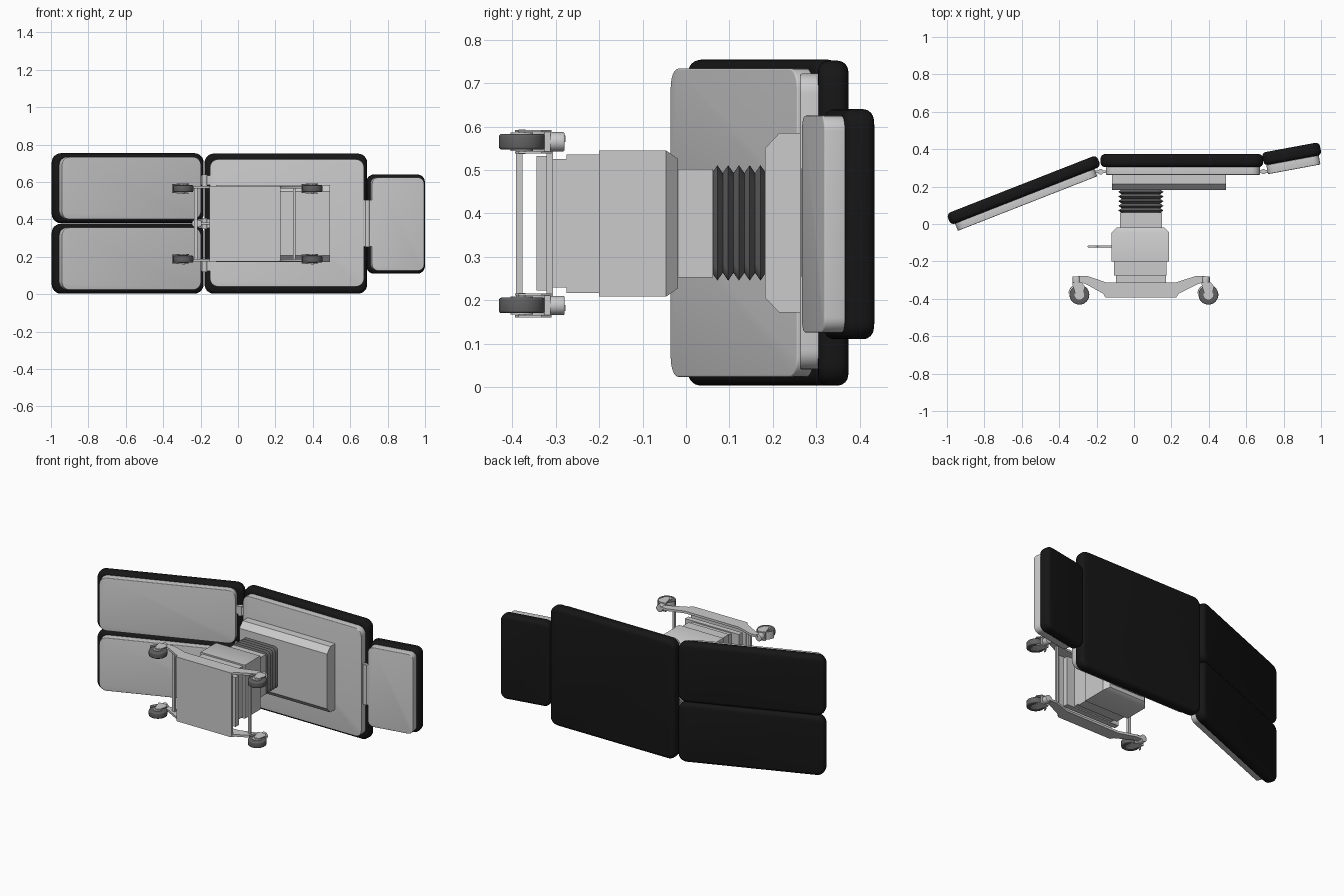
import bpy, bmesh, math
from mathutils import Matrix, Vector

if "Cube" in bpy.data.objects:
    bpy.data.objects.remove(bpy.data.objects["Cube"])

ZC = 0.378  # mid height (table lies on its side: table "up" is +y)


def mat(name, c):
    m = bpy.data.materials.new(name)
    m.diffuse_color = (*c, 1)
    return m


BLACK = mat("black_vinyl", (0.008, 0.008, 0.008))
RUBBER = mat("dark_rubber", (0.08, 0.08, 0.08))


def finish(name, bm, material=None, angle=35):
    bmesh.ops.recalc_face_normals(bm, faces=bm.faces)
    me = bpy.data.meshes.new(name)
    bm.to_mesh(me)
    bm.free()
    ob = bpy.data.objects.new(name, me)
    bpy.context.collection.objects.link(ob)
    if material:
        me.materials.append(material)
    bpy.ops.object.select_all(action='DESELECT')
    ob.select_set(True)
    bpy.context.view_layer.objects.active = ob
    bpy.ops.object.shade_smooth_by_angle(angle=math.radians(angle))
    return ob


def ring(hx, hz, r, n=6):
    """Rounded rectangle outline in the x-z plane."""
    if r <= 0:
        return [(hx, hz), (-hx, hz), (-hx, -hz), (hx, -hz)]
    pts = []
    for k, (sx, sz) in enumerate([(1, 1), (-1, 1), (-1, -1), (1, -1)]):
        for i in range(n + 1):
            a = math.pi / 2 * (k + i / n)
            pts.append((sx * (hx - r) + r * math.cos(a), sz * (hz - r) + r * math.sin(a)))
    return pts


def loft(name, center, sections, material=None, rot=0, angle=35):
    """Stack of (y, half x, half z, corner radius) sections along y."""
    bm = bmesh.new()
    rows = [[bm.verts.new((x, y, z)) for x, z in ring(hx, hz, r)] for y, hx, hz, r in sections]
    for a, b in zip(rows, rows[1:]):
        for i in range(len(a)):
            j = (i + 1) % len(a)
            bm.faces.new((a[i], a[j], b[j], b[i]))
    bm.faces.new(rows[0])
    bm.faces.new(rows[-1])
    ob = finish(name, bm, material, angle)
    ob.location = center
    ob.rotation_euler[2] = math.radians(rot)
    return ob


def pad(name, cx, cy, length, thick, z0, z1, r, edge, material=None, rot=0):
    """Slab with rounded corners and rounded rims."""
    n, secs = 4, []
    for s in (-1, 1):
        for i in range(n + 1):
            t = math.pi / 2 * (i if s < 0 else n - i) / n
            d = edge * (1 - math.sin(t))
            y = s * (thick / 2 - edge + edge * math.cos(t))
            secs.append((y, length / 2 - d, (z1 - z0) / 2 - d, r - d))
    return loft(name, (cx, cy, (z0 + z1) / 2), secs, material, rot, 50)


def box(name, x0, x1, y0, y1, z0, z1, chamfer=0):
    hx, hz, h = (x1 - x0) / 2, (z1 - z0) / 2, (y1 - y0) / 2
    secs = [(-h, hx, hz, 0), (h - chamfer, hx, hz, 0)]
    if chamfer:
        secs.append((h, hx - chamfer, hz - chamfer * 0.7, 0))
    else:
        secs[1] = (h, hx, hz, 0)
    return loft(name, ((x0 + x1) / 2, (y0 + y1) / 2, (z0 + z1) / 2), secs)


def prism(name, pts, z0, z1):
    bm = bmesh.new()
    f = bm.faces.new([bm.verts.new((x, y, z0)) for x, y in pts])
    top = bmesh.ops.extrude_face_region(bm, geom=[f])['geom']
    bmesh.ops.translate(bm, vec=(0, 0, z1 - z0), verts=[v for v in top if isinstance(v, bmesh.types.BMVert)])
    return finish(name, bm)


def cyl(name, p, axis, r, depth, material=None, bevel=0):
    bm = bmesh.new()
    bmesh.ops.create_cone(bm, cap_ends=True, segments=32, radius1=r, radius2=r, depth=depth)
    if bevel:
        rims = [e for e in bm.edges if abs(e.verts[0].co.z - e.verts[1].co.z) < 1e-5]
        bmesh.ops.bevel(bm, geom=rims, offset=bevel, segments=3, affect='EDGES', profile=0.5)
    q = Vector((0, 0, 1)).rotation_difference(Vector(axis))
    bm.transform(Matrix.Translation(p) @ q.to_matrix().to_4x4())
    return finish(name, bm, material)


# main body section
pad("body_cushion", 0.256, 0.339, 0.87, 0.07, 0.003, 0.752, 0.05, 0.025, BLACK)
pad("body_plate", 0.262, 0.286, 0.825, 0.046, 0.04, 0.722, 0.045, 0.004)

# split leg sections
for side, z0, z1 in (("lower", 0.003, 0.377), ("upper", 0.38, 0.754)):
    pad(side + "_leg_cushion", -0.590, 0.181, 0.862, 0.066, z0, z1, 0.05, 0.024, BLACK, 21.4)
    pad(side + "_leg_plate", -0.577, 0.130, 0.80, 0.044, z0 + 0.02, z1 - 0.02, 0.045, 0.004, None, 21.4)

# head section
pad("head_cushion", 0.843, 0.375, 0.313, 0.07, 0.11, 0.64, 0.04, 0.022, BLACK, 10.5)
pad("head_plate", 0.852, 0.317, 0.285, 0.05, 0.125, 0.625, 0.035, 0.004, None, 10.5)

# hinges
box("head_hinge_plate", 0.66, 0.735, 0.272, 0.288, 0.255, 0.505)
cyl("head_hinge_pin", (0.692, 0.28, ZC), (0, 0, 1), 0.014, 0.25)
for i, z in enumerate((0.15, ZC, 0.61)):
    box("leg_hinge_plate_%d" % i, -0.215, -0.13, 0.272, 0.286, z - 0.025, z + 0.025)
    cyl("leg_hinge_pin_%d" % i, (-0.178, 0.279, z), (0, 0, 1), 0.015, 0.06)

# under-table carriage with sloped long sides
loft("carriage", (0.187, 0, ZC), [(0.182, 0.305, 0.172, 0), (0.215, 0.305, 0.207, 0), (0.265, 0.305, 0.207, 0)])

# accordion bellows
folds, secs = 5, []
for i in range(folds * 4 + 1):
    w = 0.009 * math.cos(i / 4 * 2 * math.pi)
    secs.append((0.06 + 0.124 * i / (folds * 4), 0.112 - w, 0.124 - w, 0.025))
loft("bellows", (0.037, 0, ZC), secs, RUBBER, 0, 60).data.materials[0].diffuse_color = (0.12, 0.12, 0.12, 1)

# telescoping column
box("column_neck", -0.075, 0.15, -0.03, 0.062, 0.252, 0.502)
box("column_upper_cover", -0.12, 0.188, -0.2, -0.018, 0.208, 0.545, 0.028)
box("column_middle_cover", -0.107, 0.175, -0.275, -0.2, 0.217, 0.536)
box("column_lower_cover", -0.097, 0.172, -0.345, -0.275, 0.229, 0.525)

# foot lever
cyl("lever_rod", (-0.17, -0.12, ZC), (1, 0, 0), 0.006, 0.12)
pad("lever_pedal", -0.22, -0.12, 0.055, 0.012, ZC - 0.02, ZC + 0.02, 0.018, 0.004)

# base frame: bottom plate, side arms, cross bars
box("base_plate", -0.153, 0.228, -0.392, -0.377, 0.182, 0.572)
box("base_deck", -0.15, 0.225, -0.345, -0.312, 0.222, 0.532)
arm = [(-0.30, -0.278), (-0.25, -0.278), (-0.15, -0.312), (0.225, -0.312), (0.33, -0.278), (0.385, -0.278),
       (0.385, -0.308), (0.345, -0.32), (0.24, -0.372), (0.225, -0.392), (-0.153, -0.392), (-0.165, -0.372),
       (-0.26, -0.32), (-0.30, -0.308)]
for side, z in (("lower", 0.182), ("upper", 0.572)):
    prism(side + "_base_arm", arm, z - 0.007, z + 0.007)
box("rear_cross_bar", -0.236, -0.216, -0.321, -0.306, 0.18, 0.575)
box("front_cross_bar", 0.293, 0.307, -0.321, -0.306, 0.18, 0.575)

# swivel casters
fork = [(-0.035, 0.05), (-0.02, 0.068), (0.01, 0.068), (0.03, 0.045), (0.018, -0.008), (0.0, -0.016), (-0.018, -0.008)]
for zi, z in (("lower", 0.188), ("upper", 0.565)):
    for xi, x, m in (("left", -0.292, 1), ("right", 0.398, 1)):
        n = "%s_%s_caster" % (zi, xi)
        c = Vector((x, -0.378, z))
        cyl(n + "_wheel", c, (0, 0, 1), 0.053, 0.036, RUBBER, 0.006)
        cyl(n + "_hub", c, (0, 0, 1), 0.026, 0.042)
        cyl(n + "_axle", c, (0, 0, 1), 0.008, 0.056)
        cyl(n + "_stem", c + Vector((-0.015, 0.077, 0)), (0, 1, 0), 0.022, 0.042, None, 0.003)
        box(n + "_crown", x - 0.038, x + 0.01, -0.326, -0.312, z - 0.027, z + 0.027)
        for k, s in (("a", -1), ("b", 1)):
            prism(n + "_fork_" + k, [(x + u, -0.378 + v) for u, v in fork], z + s * 0.025 - 0.0025, z + s * 0.025 + 0.0025)
        # curved guard hugging the back of the wheel
        guard = [(x + r * math.cos(a), -0.378 + r * math.sin(a))
                 for r, seq in ((0.056, range(7)), (0.06, range(6, -1, -1)))
                 for a in [math.radians(90 + 14 * i) for i in seq]]
        prism(n + "_guard", guard, z - 0.024, z + 0.024)

for m in bpy.data.materials:
    if m.users and not m.is_grease_pencil:
        m.use_nodes = True
        m.node_tree.nodes["Principled BSDF"].inputs["Base Color"].default_value = m.diffuse_color
